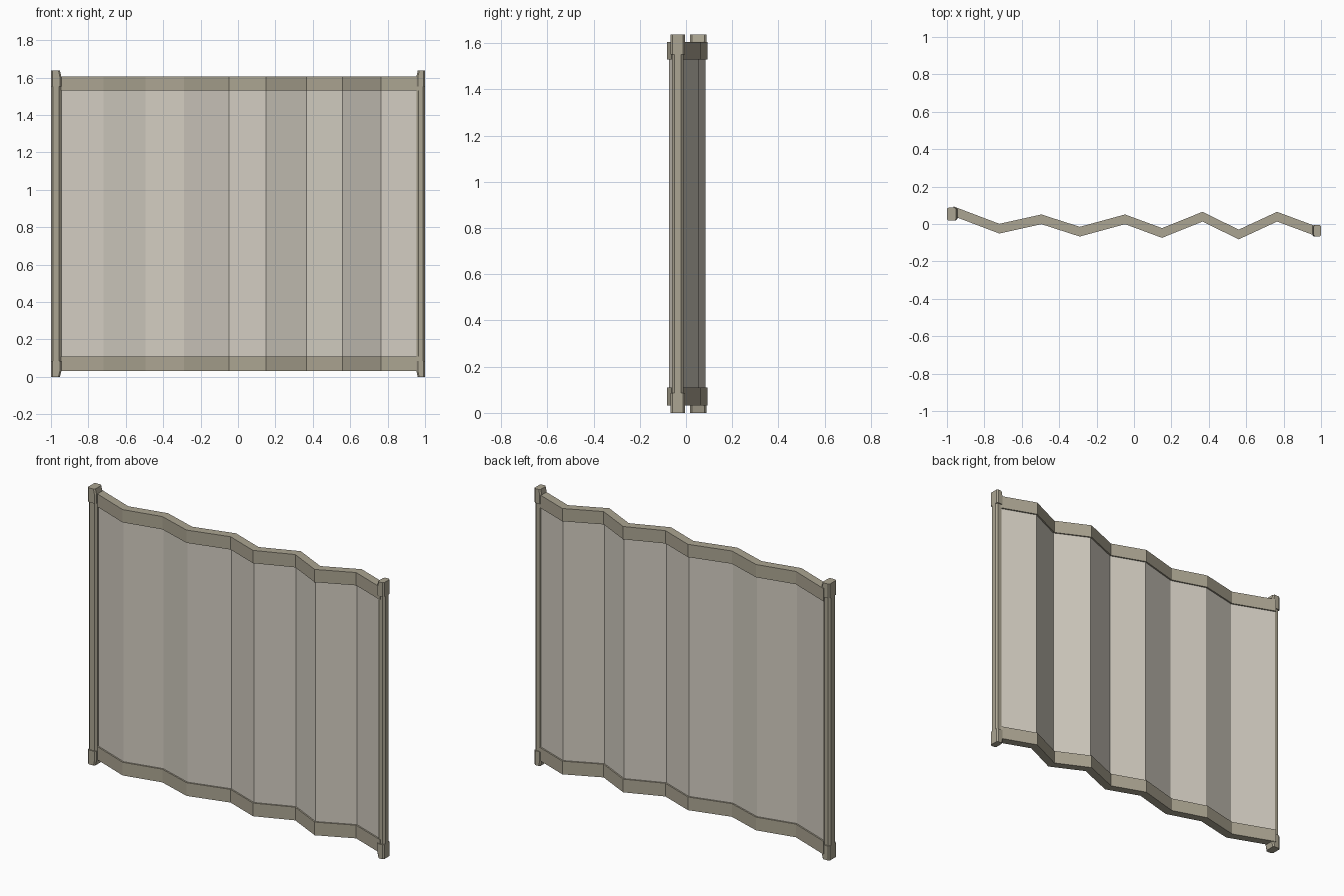
import bpy, bmesh

if "Cube" in bpy.data.objects:
    bpy.data.objects.remove(bpy.data.objects["Cube"])


def material(name, rgb):
    m = bpy.data.materials.new(name)
    m.diffuse_color = (*rgb, 1)
    m.use_nodes = True
    m.node_tree.nodes["Principled BSDF"].inputs["Base Color"].default_value = m.diffuse_color
    return m


FRAME = material("taupe frame", (0.41, 0.375, 0.287))
PANEL = material("pale panel", (0.65, 0.61, 0.535))

# Centre line of the folded screen, seen from above
PATH = [(-0.965, 0.068), (-0.72, -0.025), (-0.495, 0.025), (-0.29, -0.041),
        (-0.048, 0.025), (0.15, -0.048), (0.366, 0.039), (0.56, -0.056),
        (0.765, 0.039), (0.975, -0.039)]


def finish(bm, name, mat):
    bmesh.ops.recalc_face_normals(bm, faces=bm.faces)
    me = bpy.data.meshes.new(name)
    bm.to_mesh(me)
    bm.free()
    me.materials.append(mat)
    ob = bpy.data.objects.new(name, me)
    bpy.context.collection.objects.link(ob)
    return ob


def loft(name, rings, mat):
    """Skin a list of closed rings and cap both ends."""
    bm = bmesh.new()
    vs = [[bm.verts.new(p) for p in r] for r in rings]
    n = len(rings[0])
    for a, b in zip(vs, vs[1:]):
        for i in range(n):
            j = (i + 1) % n
            bm.faces.new((a[i], a[j], b[j], b[i]))
    bm.faces.new(vs[0])
    bm.faces.new(vs[-1])
    return finish(bm, name, mat)


def zigzag(name, half, z0, z1, mat):
    rings = [[(x, y - half, z0), (x, y + half, z0),
              (x, y + half, z1), (x, y - half, z1)] for x, y in PATH]
    return loft(name, rings, mat)


def octagon(x0, x1, y0, y1, c, z):
    return [(x0 + c, y0, z), (x1 - c, y0, z), (x1, y0 + c, z), (x1, y1 - c, z),
            (x1 - c, y1, z), (x0 + c, y1, z), (x0, y1 - c, z), (x0, y0 + c, z)]


# Folded panels and the two rails
zigzag("folded_panels", 0.017, 0.10, 1.54, PANEL)
zigzag("bottom_rail", 0.026, 0.032, 0.11, FRAME)
zigzag("top_rail", 0.026, 1.53, 1.606, FRAME)

# End posts with wider caps
for side, s, y, h, w in (("left", -1, 0.053, 0.035, 0.055),
                         ("right", 1, -0.036, 0.031, 0.046)):
    def ring(width, half, c, z):
        xs = sorted((s * 1.0, s * (1.0 - width)))
        return octagon(xs[0], xs[1], y - half, y + half, c, z)

    loft(side + "_post", [ring(w, h - 0.006, 0.011, 0.05),
                          ring(w, h - 0.006, 0.011, 1.59)], FRAME)
    for end, zs in (("bottom", (0, 0.03, 0.085)), ("top", (1.637, 1.607, 1.552))):
        loft(f"{side}_{end}_cap", [ring(w - 0.007, h, 0.008, zs[0]),
                                   ring(w, h, 0.008, zs[1]),
                                   ring(w, h, 0.008, zs[2])], FRAME)
